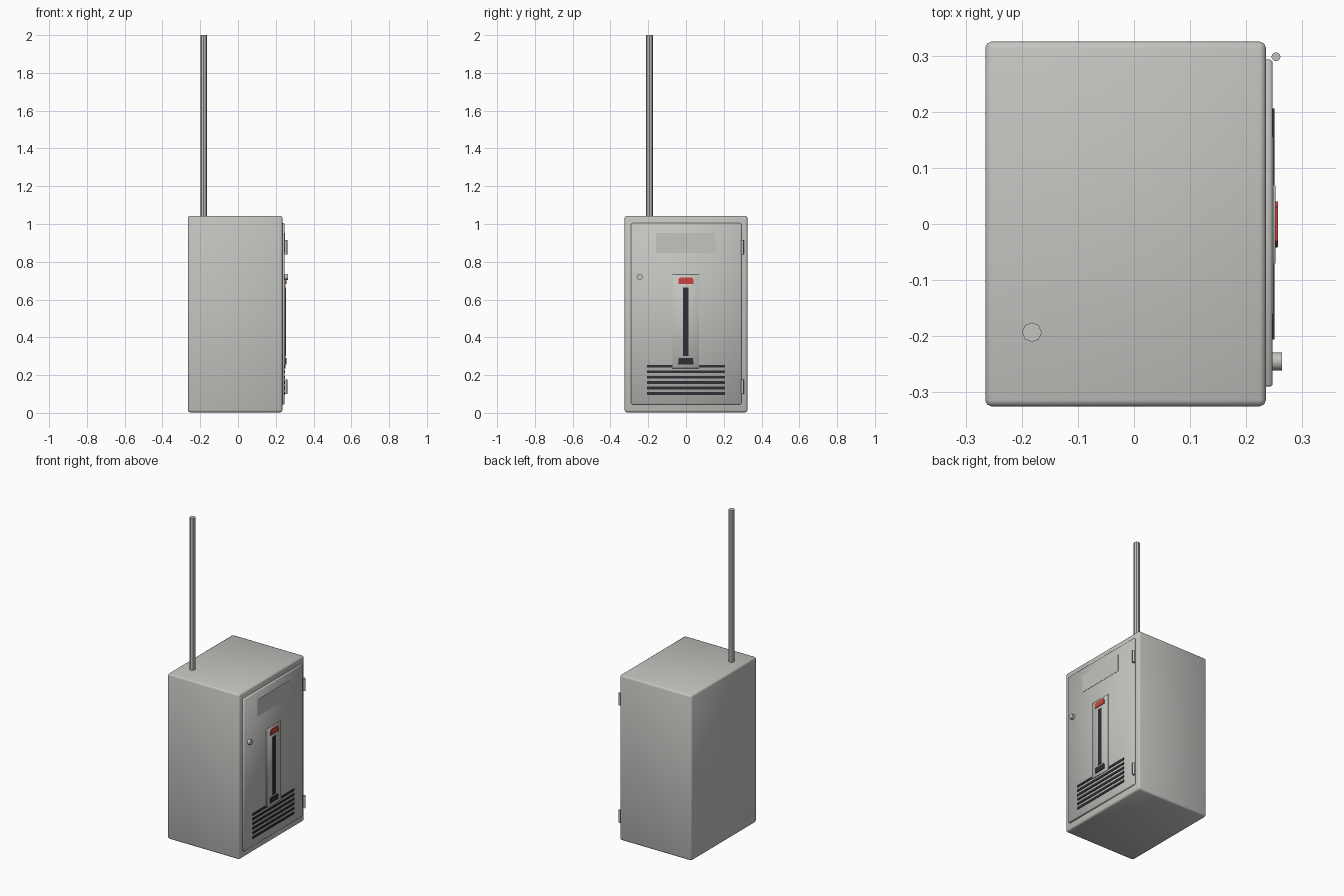
import bpy
import bmesh
from math import pi
from mathutils import Matrix

cube = bpy.data.objects.get("Cube")
if cube:
    bpy.data.objects.remove(cube, do_unlink=True)


def material(name, rgb):
    mat = bpy.data.materials.new(name)
    mat.use_nodes = True
    mat.diffuse_color = (*rgb, 1)
    bsdf = next(n for n in mat.node_tree.nodes if n.type == 'BSDF_PRINCIPLED')
    bsdf.inputs["Base Color"].default_value = (*rgb, 1)
    return mat


GREY = material("light_grey_paint", (0.55, 0.55, 0.53))
DARK = material("dark_grey", (0.03, 0.03, 0.035))
RED = material("red", (0.6, 0.06, 0.05))


def finish(name, bm, mat, smooth=False):
    bmesh.ops.recalc_face_normals(bm, faces=bm.faces)
    mesh = bpy.data.meshes.new(name)
    bm.to_mesh(mesh)
    bm.free()
    mesh.materials.append(mat)
    for poly in mesh.polygons:
        poly.use_smooth = smooth
    obj = bpy.data.objects.new(name, mesh)
    bpy.context.collection.objects.link(obj)
    return obj


def box(name, x, y, z, mat, bevel=0, segments=1):
    """Box given by (min, max) ranges, with optional soft edges."""
    bm = bmesh.new()
    bmesh.ops.create_cube(bm, size=1)
    for v in bm.verts:
        v.co = [(r[0] + r[1]) / 2 + c * (r[1] - r[0]) for r, c in zip((x, y, z), v.co)]
    if bevel:
        bmesh.ops.bevel(bm, geom=bm.edges[:], offset=bevel, segments=segments,
                        profile=0.5, affect='EDGES')
    return finish(name, bm, mat, bevel > 0)


def rod(name, center, radius, length, sides, mat, axis='Z', smooth=False):
    bm = bmesh.new()
    turn = Matrix.Rotation(pi / 2, 4, 'Y') if axis == 'X' else Matrix()
    bmesh.ops.create_cone(bm, cap_ends=True, segments=sides, radius1=radius,
                          radius2=radius, depth=length,
                          matrix=Matrix.Translation(center) @ turn)
    obj = finish(name, bm, mat, smooth)
    if smooth:
        for poly in obj.data.polygons:
            poly.use_smooth = len(poly.vertices) == 4
    return obj


def plate(name, outline, x0, x1, mat):
    """Extrude a (y, z) outline along x."""
    bm = bmesh.new()
    face = bm.faces.new([bm.verts.new((x0, y, z)) for y, z in outline])
    out = bmesh.ops.extrude_face_region(bm, geom=[face])
    for v in out["geom"]:
        if isinstance(v, bmesh.types.BMVert):
            v.co.x = x1
    return finish(name, bm, mat)


# Cabinet and door
box("cabinet", (-0.265, 0.235), (-0.325, 0.325), (0.003, 1.043), GREY, 0.011, 2)
box("door", (0.225, 0.247), (-0.29, 0.293), (0.045, 1.004), GREY, 0.004)
box("label_plate", (0.24, 0.2485), (-0.16, 0.156), (0.846, 0.953), GREY)

# Lever panel with slot, red indicator and lower block
box("lever_panel", (0.24, 0.2525), (-0.072, 0.07), (0.236, 0.732), GREY, 0.002)
box("lever_slot", (0.245, 0.255), (-0.017, 0.014), (0.3, 0.665), DARK)
plate("red_indicator", [(-0.04, 0.683), (0.04, 0.683), (0.04, 0.706), (0.03, 0.718),
                        (-0.03, 0.718), (-0.04, 0.706)], 0.245, 0.257, RED)
plate("lower_block", [(-0.042, 0.256), (0.04, 0.256), (0.037, 0.29),
                      (-0.039, 0.29)], 0.245, 0.256, DARK)

# Ventilation slats; the panel covers the middle of the top one
for i in range(6):
    z = 0.102 + 0.029 * i
    box(f"vent_slat_{i + 1}", (0.242, 0.25), (-0.206, 0.206), (z - 0.0075, z + 0.0075), DARK)

# Hinges, knob and antenna
for label, z in (("lower", 0.138), ("upper", 0.876)):
    rod(f"{label}_hinge", (0.253, 0.298, z), 0.008, 0.077, 12, GREY, smooth=True)
rod("door_knob", (0.2535, -0.245, 0.72), 0.016, 0.021, 12, GREY, axis='X', smooth=True)
rod("antenna", (-0.182, -0.193, 1.515), 0.0175, 0.97, 8, GREY)
